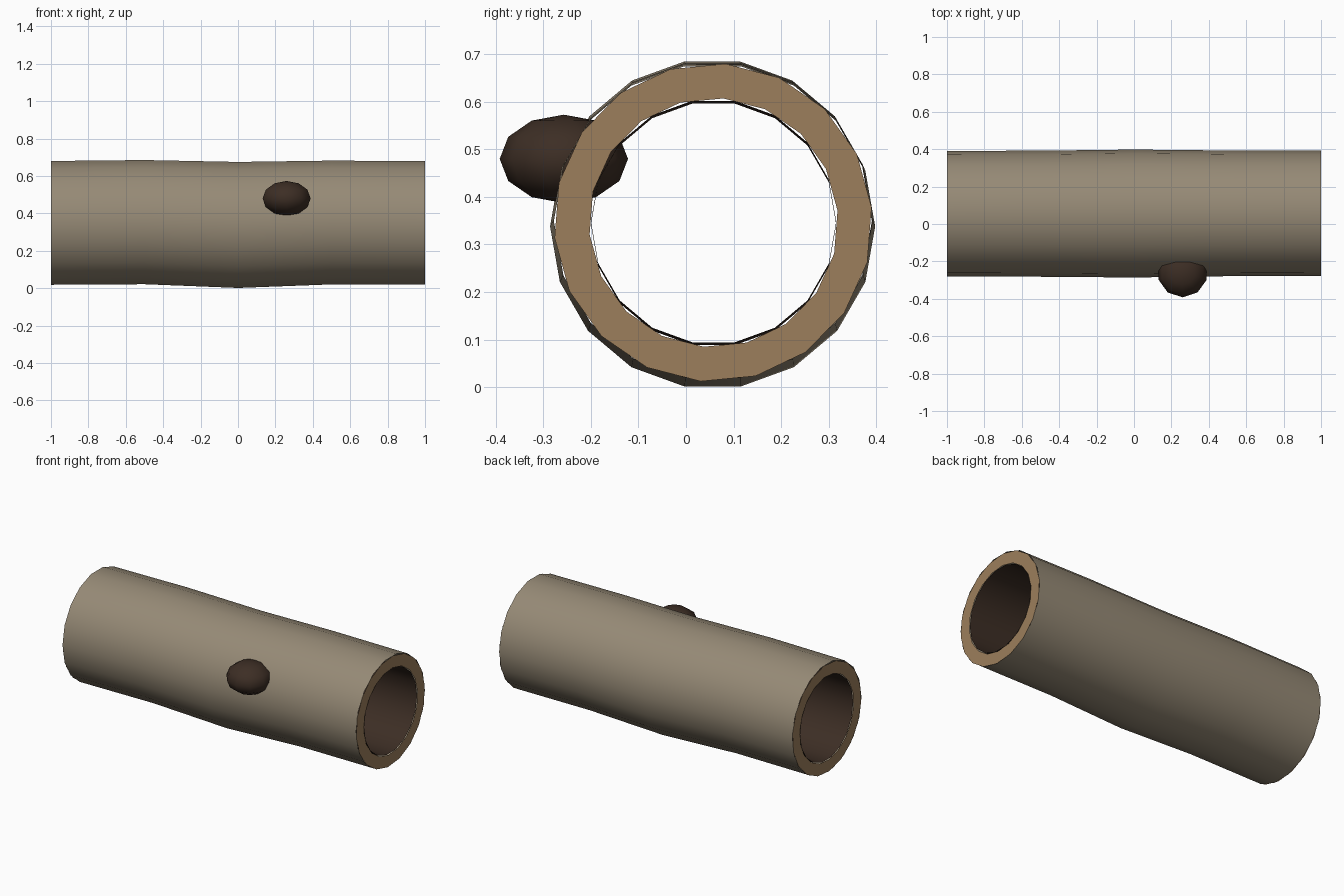
import bpy, bmesh, math
from mathutils import Matrix

if "Cube" in bpy.data.objects:
    bpy.data.objects.remove(bpy.data.objects["Cube"])

SIDES = 18


def material(name, rgb):
    m = bpy.data.materials.new(name)
    m.diffuse_color = (*rgb, 1)
    m.use_nodes = True
    m.node_tree.nodes["Principled BSDF"].inputs["Base Color"].default_value = m.diffuse_color
    return m


BARK = material("grey_brown_bark", (0.305, 0.254, 0.181))
WOOD = material("cut_wood", (0.335, 0.212, 0.107))
DARK = material("dark_hollow", (0.046, 0.027, 0.018))


def finish(name, bm, mat, smooth):
    me = bpy.data.meshes.new(name)
    bm.to_mesh(me)
    bm.free()
    me.materials.append(mat)
    for p in me.polygons:
        p.use_smooth = smooth
    ob = bpy.data.objects.new(name, me)
    bpy.context.collection.objects.link(ob)
    return ob


def ring(bm, x, cy, cz, r, turn=0.0):
    verts = []
    for i in range(SIDES):
        a = 2 * math.pi * i / SIDES + turn
        verts.append(bm.verts.new((x, cy + r * math.cos(a), cz + r * math.sin(a))))
    return verts


def bridge(bm, a, b, flip=False):
    for i in range(SIDES):
        j = (i + 1) % SIDES
        f = [a[i], a[j], b[j], b[i]]
        bm.faces.new(f[::-1] if flip else f)


def tube(name, sections, mat, inward):
    bm = bmesh.new()
    rings = [ring(bm, *s) for s in sections]
    for a, b in zip(rings, rings[1:]):
        bridge(bm, a, b, flip=inward)
    return finish(name, bm, mat, True)


# Gently wavy bark: x, centre y, centre z, radius
sections = [(-1.0, 0.055, 0.349, 0.336), (-0.5, 0.055, 0.353, 0.337),
            (0.0, 0.056, 0.338, 0.342), (0.5, 0.057, 0.351, 0.336),
            (1.0, 0.057, 0.349, 0.335)]
tube("bark", sections, BARK, False)

# Dark hollow through the middle
tube("hollow", [(x, 0.058, 0.345 + (z - 0.345) * 0.4, 0.258)
                for x, y, z, r in sections], DARK, True)

# Cut wood rings at both ends, turned slightly against the bark
for name, x in (("left_cut_end", -1.0), ("right_cut_end", 1.0)):
    bm = bmesh.new()
    turn = math.radians(5.5)
    outer = ring(bm, x, 0.057, 0.346, 0.335, turn)
    inner = ring(bm, x, 0.058, 0.346, 0.262, turn)
    bridge(bm, outer, inner, flip=x < 0)
    finish(name, bm, WOOD, False)

# Knot on the front side
bm = bmesh.new()
bmesh.ops.create_uvsphere(
    bm, u_segments=10, v_segments=6, radius=1,
    matrix=Matrix.Translation((0.26, -0.257, 0.48)) @ Matrix.Diagonal((0.135, 0.135, 0.093, 1)))
finish("knot", bm, DARK, True)
